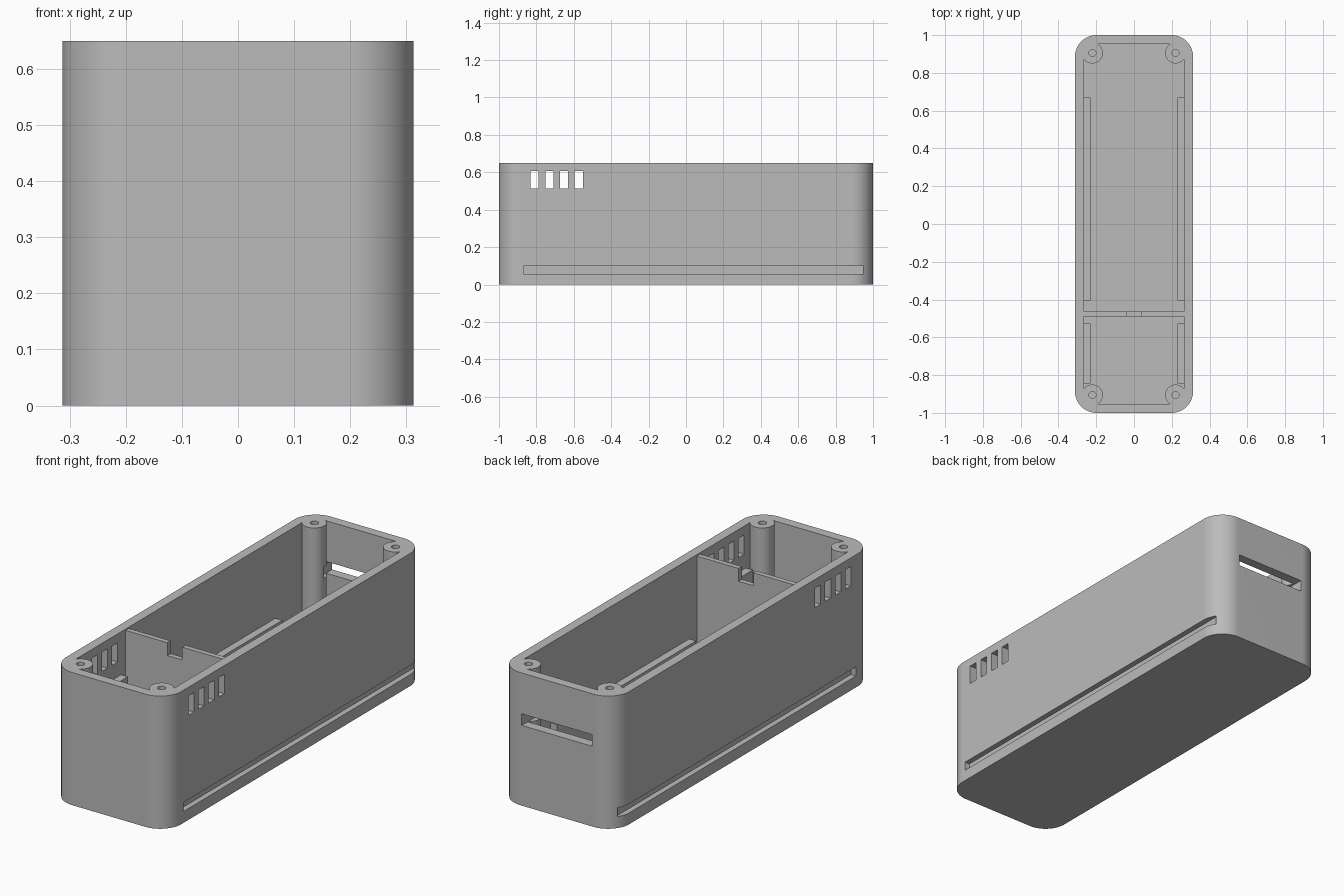
import bpy, bmesh, math
from mathutils import Vector

if "Cube" in bpy.data.objects:
    bpy.data.objects.remove(bpy.data.objects["Cube"], do_unlink=True)

HALF_X, HALF_Y, HEIGHT = 0.313, 1.0, 0.65
WALL, FLOOR, RADIUS = 0.047, 0.047, 0.115
INNER_X = HALF_X - WALL

grey = bpy.data.materials.new("plain_grey")
grey.use_nodes = True
colour = (0.5, 0.5, 0.5, 1)
grey.diffuse_color = colour
grey.node_tree.nodes["Principled BSDF"].inputs["Base Color"].default_value = colour


def prism(name, outline, z0, z1):
    """Extrude a flat outline between two heights."""
    bm = bmesh.new()
    face = bm.faces.new([bm.verts.new((x, y, z0)) for x, y in outline])
    top = bmesh.ops.extrude_face_region(bm, geom=[face])["geom"]
    moved = [v for v in top if isinstance(v, bmesh.types.BMVert)]
    bmesh.ops.translate(bm, verts=moved, vec=Vector((0, 0, z1 - z0)))
    bmesh.ops.recalc_face_normals(bm, faces=bm.faces)
    mesh = bpy.data.meshes.new(name)
    bm.to_mesh(mesh)
    bm.free()
    mesh.materials.append(grey)
    obj = bpy.data.objects.new(name, mesh)
    bpy.context.collection.objects.link(obj)
    return obj


def box(name, x0, x1, y0, y1, z0, z1):
    return prism(name, [(x0, y0), (x1, y0), (x1, y1), (x0, y1)], z0, z1)


def cylinder(name, x, y, r, z0, z1, n=48):
    ring = [math.tau * i / n for i in range(n)]
    return prism(name, [(x + r * math.cos(a), y + r * math.sin(a)) for a in ring], z0, z1)


def rounded(name, hx, hy, r, z0, z1, n=16):
    pts = []
    for q, (sx, sy) in enumerate([(1, 1), (-1, 1), (-1, -1), (1, -1)]):
        for i in range(n + 1):
            a = (q + i / n) * math.pi / 2
            pts.append((sx * (hx - r) + r * math.cos(a), sy * (hy - r) + r * math.sin(a)))
    return prism(name, pts, z0, z1)


def combine(target, tool, operation):
    """Apply a boolean, then discard the tool."""
    mod = target.modifiers.new("combine", "BOOLEAN")
    mod.operation, mod.solver, mod.object = operation, "EXACT", tool
    bpy.context.view_layer.objects.active = target
    bpy.ops.object.modifier_apply(modifier=mod.name)
    bpy.data.objects.remove(tool, do_unlink=True)


# Open-topped rounded shell
shell = rounded("case_shell", HALF_X, HALF_Y, RADIUS, 0, HEIGHT)
cavity = rounded("cavity", INNER_X, HALF_Y - WALL, RADIUS - WALL, FLOOR, HEIGHT + 0.1)
combine(shell, cavity, "DIFFERENCE")

# Corner screw posts with holes
for sx in (-1, 1):
    for sy in (-1, 1):
        x, y = sx * 0.22, sy * 0.905
        combine(shell, cylinder("post", x, y, 0.055, FLOOR / 2, HEIGHT), "UNION")
        combine(shell, cylinder("hole", x, y, 0.0185, 0.3, HEIGHT + 0.1, 24), "DIFFERENCE")

# Vents through both side walls
for i in range(4):
    y = -0.809 + i * 0.0785
    vent = box("vent", -0.5, 0.5, y - 0.0215, y + 0.0215, 0.512, 0.607)
    combine(shell, vent, "DIFFERENCE")

# Long outer grooves low on both sides
for s in (-1, 1):
    x0, x1 = sorted((s * (HALF_X - 0.027), s * 0.5))
    combine(shell, box("groove", x0, x1, -0.868, 0.95, 0.056, 0.1), "DIFFERENCE")

# Slot through the back wall
combine(shell, box("slot", -0.19, 0.19, 0.9, 1.1, 0.393, 0.45), "DIFFERENCE")

# Cross wall with a cable notch
divider = box("divider", -INNER_X - 0.01, INNER_X + 0.01, -0.489, -0.464, FLOOR / 2, 0.643)
combine(divider, box("notch", -0.04, 0.04, -0.6, -0.4, 0.58, 0.8), "DIFFERENCE")

# Support rails along the inner walls
for side, s in (("left", 1), ("right", -1)):
    x0, x1 = sorted((s * 0.229, s * (INNER_X + 0.01)))
    box(f"rear_rail_{side}", x0, x1, -0.405, 0.67, FLOOR / 2, 0.26)
    box(f"front_rail_{side}", x0, x1, -0.844, -0.526, FLOOR / 2, 0.44)

# Smooth the rounded walls, keeping flat areas flat
bpy.ops.object.select_all(action="DESELECT")
shell.select_set(True)
bpy.context.view_layer.objects.active = shell
bpy.ops.object.shade_smooth_by_angle(angle=math.radians(30))
shell.modifiers.new("flat_walls", "WEIGHTED_NORMAL").keep_sharp = True
